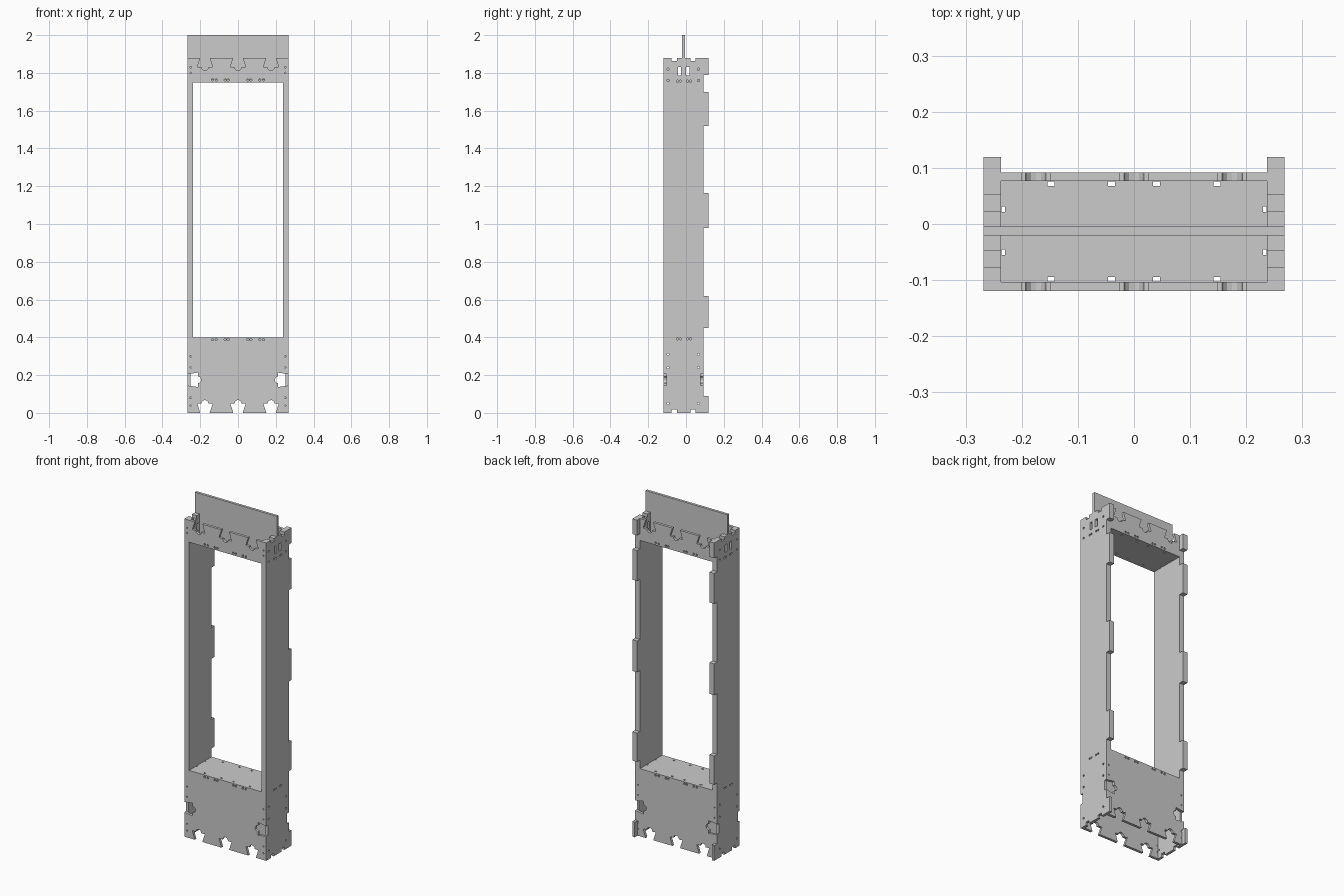
import bpy, bmesh
from math import sin, cos, pi
from mathutils import Vector

if "Cube" in bpy.data.objects:
    bpy.data.objects.remove(bpy.data.objects["Cube"])

W, T = 0.268, 0.0155            # half width, board thickness
Y0, Y1 = -0.119, 0.092          # front and back faces
H, SILL, HEAD = 1.88, 0.40, 1.75
WIN = W - 2 * T                 # half width of the window


def rect(u0, u1, v0, v1):
    return [(u0, v0), (u1, v0), (u1, v1), (u0, v1)]


def dot(u, v, r=0.006):
    return [(u + r * cos(i * pi / 4), v + r * sin(i * pi / 4)) for i in range(8)]


def plate(name, outline, holes, axis, a, b):
    """Flat board: filled 2D outline with holes, thickness from a to b along axis."""
    cu = bpy.data.curves.new(name, 'CURVE')
    cu.dimensions = '2D'
    cu.fill_mode = 'BOTH'
    cu.extrude = (b - a) / 2
    for loop in [outline] + holes:
        s = cu.splines.new('POLY')
        s.points.add(len(loop) - 1)
        for p, (u, v) in zip(s.points, loop):
            p.co = (u, v, 0, 1)
        s.use_cyclic_u = True
    tmp = bpy.data.objects.new(name + "_tmp", cu)
    bpy.context.collection.objects.link(tmp)
    bpy.context.view_layer.update()
    dg = bpy.context.evaluated_depsgraph_get()
    me = bpy.data.meshes.new_from_object(tmp.evaluated_get(dg))
    bpy.data.objects.remove(tmp)
    m = (a + b) / 2
    for vt in me.vertices:
        u, v, w = vt.co
        vt.co = Vector({'x': (m + w, u, v), 'y': (u, m + w, v), 'z': (u, v, m + w)}[axis])
    bm = bmesh.new()
    bm.from_mesh(me)
    bmesh.ops.remove_doubles(bm, verts=bm.verts, dist=1e-5)
    bmesh.ops.recalc_face_normals(bm, faces=bm.faces)
    for f in bm.faces:
        f.smooth = False
    bm.to_mesh(me)
    bm.free()
    me.name = name
    me.materials.clear()
    ob = bpy.data.objects.new(name, me)
    bpy.context.collection.objects.link(ob)
    return ob


# Dovetail key slot as (along, depth) offsets, with a rounded relief at its deep end
def slot(mouth, wide, depth):
    arc = [(-0.018 * cos(i * pi / 6), depth + 0.018 * sin(i * pi / 6)) for i in range(7)]
    return [(-mouth, 0), (-wide, depth)] + arc + [(wide, depth), (mouth, 0)]


KEY = slot(0.025, 0.041, 0.05)
EDGE_KEY = slot(0.030, 0.038, 0.055)
KEYS_X = (-0.175, 0, 0.175)
KEY_Z = 0.175


def face_outline():
    pts = [(-W, 0)]
    for c in KEYS_X:
        pts += [(c + s, d) for s, d in KEY]
    pts.append((W, 0))
    pts += [(W - d, KEY_Z + s) for s, d in EDGE_KEY]
    pts.append((W, H))
    for c in reversed(KEYS_X):
        pts += [(c - s, H - d) for s, d in KEY]
    pts.append((-W, H))
    pts += [(-W + d, KEY_Z - s) for s, d in EDGE_KEY]
    return pts


# Front and back faces, each a frame round the window
fixings = [dot(s * x, z) for s in (-1, 1) for x in (0.052, 0.068, 0.115, 0.135)
           for z in (SILL - 0.012, HEAD + 0.013)]
fixings += [dot(s * 0.25, z, 0.004) for s in (-1, 1)
            for z in (0.04, 0.08, 0.24, 0.30, 1.80, 1.83)]
window = rect(-WIN, WIN, SILL, HEAD)
plate("front_face", face_outline(), [window] + fixings, 'y', Y0, Y0 + T)
plate("back_face", face_outline(), [window] + fixings, 'y', Y1 - T, Y1)

# Side boards and window linings with tabs standing out of the back
TABS = [(0, 0.09), (0.45, 0.62), (0.98, 1.165), (1.52, 1.70), (1.79, H)]
FIN_Y = -0.0125
NOTCHES = (FIN_Y - 0.05, FIN_Y + 0.05)


def side_outline(z0, tabs):
    yi, yb, yt = Y0 + T, Y1 - T, 0.119
    n, d = 0.014, 0.018
    pts = [(yi, z0)]
    if z0 == 0:
        for c in NOTCHES:
            pts += [(c - n, 0), (c - n, d), (c + n, d), (c + n, 0)]
    if tabs[0][0] > z0:
        pts.append((yb, z0))
    for a, b in tabs:
        if a > z0:
            pts.append((yb, a))
        pts += [(yt, a), (yt, b)]
        if b < H:
            pts.append((yb, b))
    for c in reversed(NOTCHES):
        pts += [(c + n, H), (c + n, H - d), (c - n, H - d), (c - n, H)]
    pts.append((yi, H))
    return pts


grips = [rect(FIN_Y + s * 0.022 - 0.009, FIN_Y + s * 0.022 + 0.009, 1.785, 1.83) for s in (-1, 1)]
side_holes = [dot(y, z) for y in (-0.045, -0.03, 0.008, 0.024) for z in (SILL - 0.008, HEAD + 0.006)]
side_holes += [dot(y, z) for y in (-0.095, 0.066) for z in (0.05, 0.24, 0.31, 1.76, 1.82)]

for label, s in (("left", -1), ("right", 1)):
    a, b = sorted((s * W, s * (W - T)))
    plate(label + "_side", side_outline(0, TABS), grips + side_holes, 'x', a, b)
    a, b = sorted((s * (W - T), s * WIN))
    plate(label + "_lining", side_outline(SILL - T, TABS[1:]), grips, 'x', a, b)

# Sill and head boards across the opening, with small relief holes round their rim
reliefs = [rect(x - 0.006, x + 0.006, y - 0.004, y + 0.004)
           for x in (-0.148, -0.04, 0.04, 0.148) for y in (Y0 + T + 0.005, Y1 - T - 0.005)]
reliefs += [rect(s * 0.233 - 0.003, s * 0.233 + 0.003, y - 0.005, y + 0.005)
            for s in (-1, 1) for y in (-0.05, 0.026)]
deck = rect(-WIN, WIN, Y0 + T, Y1 - T)
plate("sill_board", deck, reliefs, 'z', SILL - T, SILL)
plate("head_board", deck, reliefs, 'z', HEAD, HEAD + T)

# Upright connecting board standing out of the top
plate("top_fin", rect(-W, W, HEAD + T, 2.0), [], 'y', FIN_Y - T / 2, FIN_Y + T / 2)
